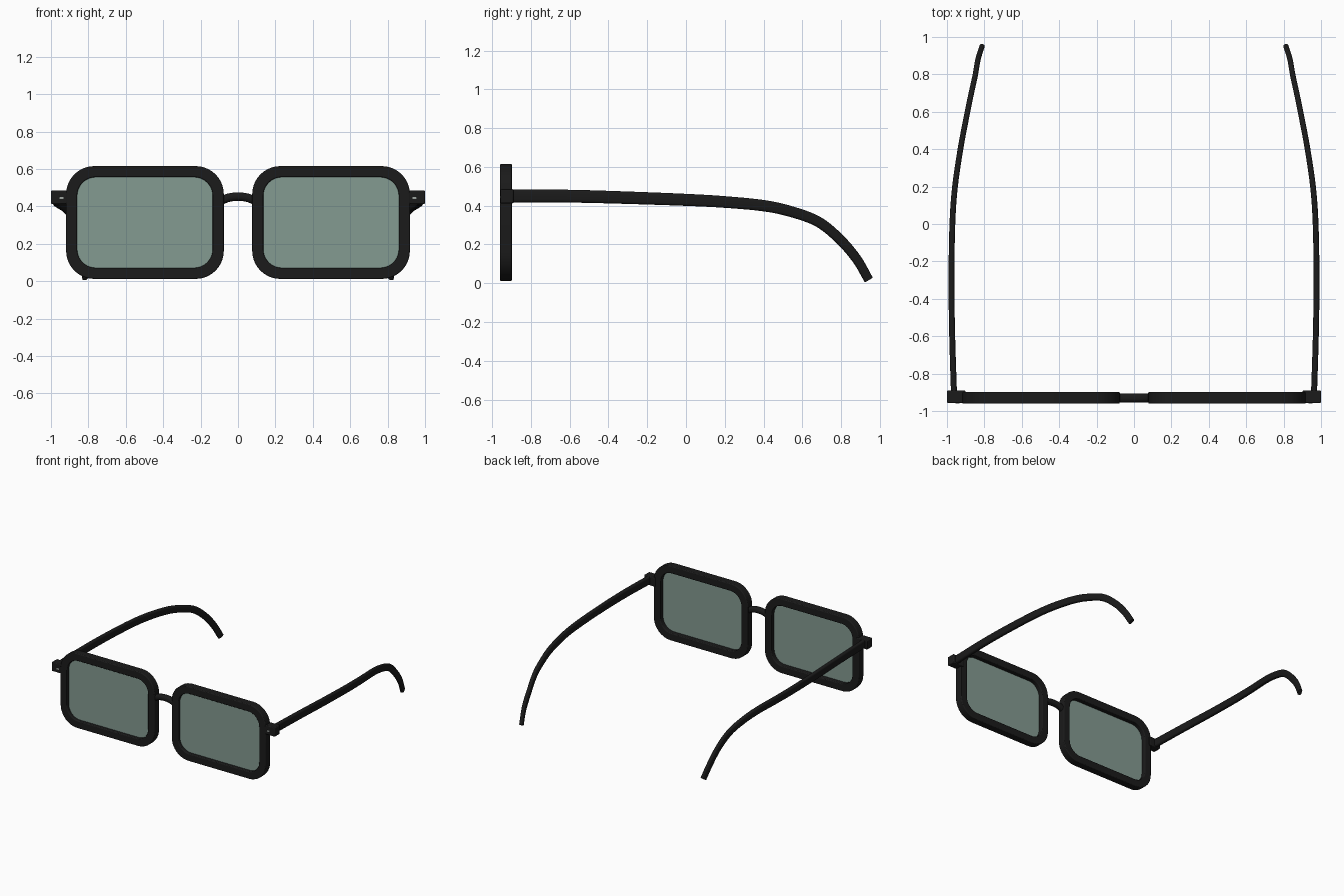
import bpy, bmesh, math
from mathutils import Vector

cube = bpy.data.objects.get("Cube")
if cube:
    bpy.data.objects.remove(cube, do_unlink=True)


def material(name, rgb, alpha=1.0):
    m = bpy.data.materials.new(name)
    m.use_nodes = True
    m.diffuse_color = (*rgb, alpha)
    node = m.node_tree.nodes["Principled BSDF"]
    node.inputs["Base Color"].default_value = (*rgb, 1)
    node.inputs["Alpha"].default_value = alpha
    node.inputs["Roughness"].default_value = 0.5
    return m


black = material("black plastic", (0.0105, 0.0105, 0.0105))
glass = material("tinted glass", (0.23, 0.325, 0.285), 0.7)
metal = material("rivet metal", (0.33, 0.36, 0.34))


def finish(name, bm, mat, bevel=0.0):
    bmesh.ops.recalc_face_normals(bm, faces=bm.faces)
    me = bpy.data.meshes.new(name)
    bm.to_mesh(me)
    bm.free()
    me.materials.append(mat)
    ob = bpy.data.objects.new(name, me)
    bpy.context.collection.objects.link(ob)
    if bevel:
        mod = ob.modifiers.new("soft edges", "BEVEL")
        mod.width = bevel
        mod.segments = 3
        mod.limit_method = "ANGLE"
        mod.angle_limit = math.radians(50)
    bpy.ops.object.select_all(action="DESELECT")
    ob.select_set(True)
    bpy.context.view_layer.objects.active = ob
    bpy.ops.object.shade_smooth_by_angle(angle=math.radians(40))


def rounded_rect(cx, cz, w, h, r, n=10):
    """Outline points (x, z) of a rounded rectangle."""
    pts = []
    for k, (sx, sz) in enumerate([(1, 1), (-1, 1), (-1, -1), (1, -1)]):
        for i in range(n + 1):
            a = math.pi / 2 * (k + i / n)
            pts.append((cx + sx * (w / 2 - r) + r * math.cos(a),
                        cz + sz * (h / 2 - r) + r * math.sin(a)))
    return pts


def bridge_rings(bm, rings, closed):
    """Skin consecutive rings of vertices with quads."""
    rows = [[bm.verts.new(p) for p in ring] for ring in rings]
    pairs = list(zip(rows, rows[1:])) + ([(rows[-1], rows[0])] if closed else [])
    n = len(rows[0])
    for a, b in pairs:
        for i in range(n):
            bm.faces.new((a[i], a[(i + 1) % n], b[(i + 1) % n], b[i]))
    if not closed:
        bm.faces.new(rows[0])
        bm.faces.new(rows[-1])


def spline(points, steps=6):
    """Catmull-Rom samples through the points."""
    p = [Vector(q) for q in points]
    p = [2 * p[0] - p[1]] + p + [2 * p[-1] - p[-2]]
    out = []
    for a, b, c, d in zip(p, p[1:], p[2:], p[3:]):
        for i in range(steps):
            t = i / steps
            out.append(0.5 * (2 * b + (c - a) * t + (2 * a - 5 * b + 4 * c - d) * t ** 2
                              + (3 * b - a - 3 * c + d) * t ** 3))
    return out + [p[-2]]


def sweep(name, path, width, height, mat):
    """Sweep a soft oblong section; width and height are functions of 0..1."""
    bm = bmesh.new()
    rings = []
    last = len(path) - 1
    for i, p in enumerate(path):
        t = (path[min(i + 1, last)] - path[max(i - 1, 0)]).normalized()
        side = t.cross(Vector((0, 0, 1))).normalized()
        over = side.cross(t)
        w, h = width(i / last), height(i / last)
        rings.append([p + side * u + over * v
                      for u, v in rounded_rect(0, 0, w, h, min(w, h) * 0.4, 3)])
    bridge_rings(bm, rings, False)
    finish(name, bm, mat)


def box(name, lo, hi, mat, bevel):
    bm = bmesh.new()
    bmesh.ops.create_cube(bm, size=1)
    for v in bm.verts:
        v.co = [a + (b - a) * (c + 0.5) for a, b, c in zip(lo, hi, v.co)]
    finish(name, bm, mat, bevel)


FRONT, BACK = -0.96, -0.898
temple_path = [(0.962, -0.92, 0.45), (0.972, -0.6, 0.449), (0.976, -0.3, 0.441),
               (0.971, 0, 0.43), (0.957, 0.2, 0.419), (0.928, 0.4, 0.4),
               (0.902, 0.54, 0.37), (0.874, 0.68, 0.318), (0.85, 0.79, 0.23),
               (0.834, 0.88, 0.125), (0.815, 0.942, 0.018)]

for side, s in (("left", 1), ("right", -1)):
    # Rim around the lens
    outer = rounded_rect(s * 0.4975, 0.3135, 0.843, 0.603, 0.15)
    inner = rounded_rect(s * 0.4975, 0.3135, 0.725, 0.485, 0.1)
    bm = bmesh.new()
    bridge_rings(bm, [[(x, y, z) for x, z in ring] for ring, y in
                      ((outer, FRONT), (outer, BACK), (inner, BACK), (inner, FRONT))], True)
    finish(side + "_rim", bm, black, 0.006)

    # Thin tinted lens
    bm = bmesh.new()
    bm.faces.new([bm.verts.new((x, -0.935, z)) for x, z in
                  rounded_rect(s * 0.4975, 0.3135, 0.735, 0.495, 0.105)])
    finish(side + "_lens", bm, glass)

    # Hinge block with its rivet
    x0, x1 = sorted((s * 0.9, s * 1.0))
    box(side + "_hinge", (x0, -0.957, 0.412), (x1, -0.89, 0.485), black, 0.006)
    box(side + "_rivet", (s * 0.943 - 0.011, -0.96, 0.438),
        (s * 0.943 + 0.011, -0.952, 0.45), metal, 0.002)

    # Temple arm curving inward and down behind the ear
    path = spline([(s * x, y, z) for x, y, z in temple_path])
    sweep(side + "_temple", path, lambda t: 0.032 - 0.004 * t,
          lambda t: 0.068 - 0.02 * t, black)

# Arched bridge between the rims
arch = spline([(-0.1, -0.93, 0.426), (-0.05, -0.93, 0.446), (0, -0.93, 0.452),
               (0.05, -0.93, 0.446), (0.1, -0.93, 0.426)])
sweep("bridge", arch, lambda t: 0.048, lambda t: 0.045, black)
